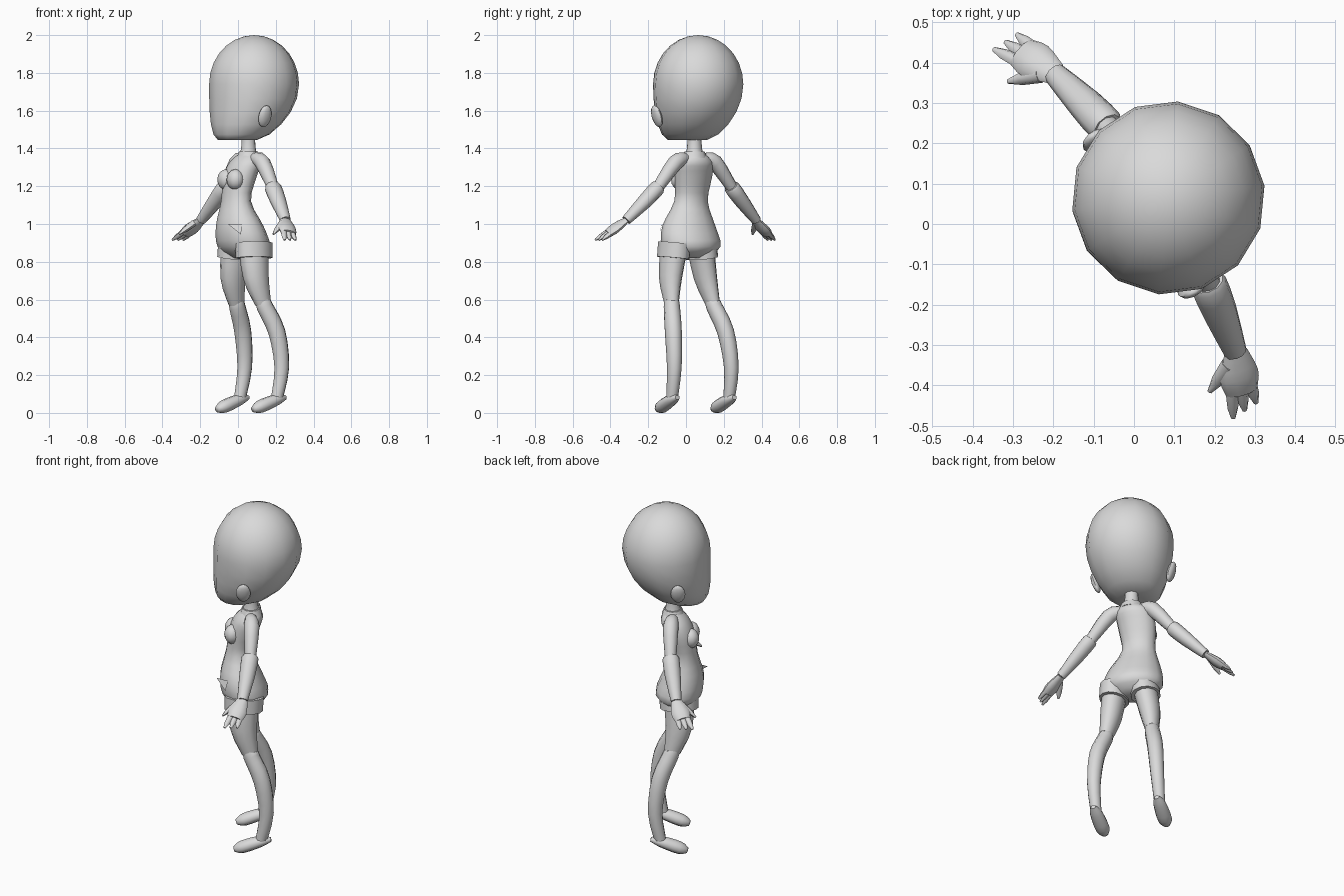
import bpy, bmesh, math
from mathutils import Vector, Matrix

if "Cube" in bpy.data.objects:
    bpy.data.objects.remove(bpy.data.objects["Cube"], do_unlink=True)

GREY = (0.7, 0.7, 0.7, 1)
grey_material = bpy.data.materials.new("plain grey")
grey_material.use_nodes = True
grey_material.diffuse_color = GREY
shader = grey_material.node_tree.nodes["Principled BSDF"]
shader.inputs["Base Color"].default_value = GREY

# the figure is built facing -y, then every part is turned the same way
PLACEMENT = Matrix.Translation((0.055, 0.045, 0)) @ Matrix.Rotation(math.radians(-57), 4, 'Z')
X_AXIS = Vector((1, 0, 0))
Y_AXIS = Vector((0, 1, 0))
Z_AXIS = Vector((0, 0, 1))


def finish(name, bm):
    """Turn a finished mesh into a smooth shaded object."""
    bmesh.ops.recalc_face_normals(bm, faces=bm.faces)
    bm.transform(PLACEMENT)
    mesh = bpy.data.meshes.new(name)
    bm.to_mesh(mesh)
    bm.free()
    mesh.materials.append(grey_material)
    part = bpy.data.objects.new(name, mesh)
    bpy.context.collection.objects.link(part)
    bpy.ops.object.select_all(action='DESELECT')
    part.select_set(True)
    bpy.context.view_layer.objects.active = part
    bpy.ops.object.shade_smooth_by_angle(angle=math.radians(60))


def spline(values, steps):
    """Smooth curve passing through each value."""
    result = []
    last = len(values) - 1
    for i in range(last):
        start, end = values[i], values[i + 1]
        leave = (end - values[max(i - 1, 0)]) / 2
        arrive = (values[min(i + 2, last)] - start) / 2
        for step in range(steps):
            t = step / steps
            ease = t * t * (3 - 2 * t)
            result.append(start.lerp(end, ease)
                          + leave * t * (1 - t) ** 2 - arrive * t * t * (1 - t))
    return result + [values[-1]]


def tube(name, stations, flatness=1, sides=10, across=X_AXIS, steps=3, upright=False):
    """Skin along stations of (centre, radius); flatness scales the other radius."""
    path = spline([Vector((*centre, radius)) for centre, radius in stations], steps)
    bm = bmesh.new()
    loops = []
    for i, station in enumerate(path):
        ahead = path[min(i + 1, len(path) - 1)].xyz
        behind = path[max(i - 1, 0)].xyz
        along = Z_AXIS if upright else (ahead - behind).normalized()
        wide = (across - along * across.dot(along)).normalized()
        deep = along.cross(wide) * flatness
        loop = []
        for k in range(sides):
            turn = math.tau * k / sides
            offset = wide * math.cos(turn) + deep * math.sin(turn)
            loop.append(bm.verts.new(station.xyz + offset * station.w))
        loops.append(loop)
    for lower, upper in zip(loops, loops[1:]):
        for k in range(sides):
            n = (k + 1) % sides
            bm.faces.new((lower[k], lower[n], upper[n], upper[k]))
    bm.faces.new(loops[0])
    bm.faces.new(loops[-1])
    finish(name, bm)


def ball(name, centre, size, tilt=0):
    bm = bmesh.new()
    bmesh.ops.create_uvsphere(bm, u_segments=10, v_segments=8, radius=1)
    bm.transform(Matrix.Translation(centre) @ Matrix.Rotation(tilt, 4, 'Y')
                 @ Matrix.Diagonal((*size, 1)))
    finish(name, bm)


# head: a ball whose lower half reaches forward into a flat-bottomed jaw
HEAD_RADIUS, HEAD_MIDDLE, JAW_BOTTOM = 0.24, 1.74, 1.445
bm = bmesh.new()
bmesh.ops.create_uvsphere(bm, u_segments=14, v_segments=14, radius=1)
for vert in bm.verts:
    x, y, height = vert.co
    forward = 0.13 * height ** 2 if height < 0 else 0
    stretch = 0.34 if height < 0 else 0.26
    vert.co.x = x * HEAD_RADIUS
    vert.co.y = y * HEAD_RADIUS + 0.036 - forward
    vert.co.z = max(HEAD_MIDDLE + height * stretch, JAW_BOTTOM)
bmesh.ops.remove_doubles(bm, verts=bm.verts, dist=0.001)
finish("head", bm)

# neck, collar and torso
tube("neck", [((0, 0, 1.33), 0.06), ((0, 0, 1.4), 0.04), ((0, 0, 1.5), 0.036)], upright=True)
tube("collar", [((0, 0, 1.35), 0.07), ((0, 0, 1.385), 0.055)], 0.9, steps=1)
tube("torso", [((0, -0.03, 0.82), 0.08), ((0, -0.03, 0.88), 0.165),
               ((0, -0.055, 0.99), 0.15), ((-0.02, -0.065, 1.12), 0.095),
               ((-0.02, -0.04, 1.25), 0.105), ((-0.01, -0.01, 1.33), 0.1),
               ((0, 0, 1.38), 0.045)], 0.76, 14, upright=True)

# loose three-cornered tag at the waist
bm = bmesh.new()
corners = ((0.085, -0.185, 1), (0.125, -0.12, 1), (0.135, -0.135, 0.945))
bm.faces.new([bm.verts.new(corner) for corner in corners])
finish("waist_tag", bm)

for side, sign in (("left", 1), ("right", -1)):
    ball(side + "_ear", (sign * 0.215, -0.035, 1.57), (0.02, 0.04, 0.06), sign * 0.3)
    ball(side + "_bust", (sign * 0.045 - 0.018, -0.1, 1.235), (0.05, 0.045, 0.055))

    # joints of the arm
    inner = Vector((sign * 0.06, 0, 1.345))
    shoulder = Vector((sign * 0.125, 0.008, 1.325))
    elbow = Vector((sign * 0.24, 0.004, 1.185))
    wrist = Vector((sign * 0.41, -0.032, 1.02))
    knuckles = Vector((sign * 0.5, -0.072, 0.95))

    # upper arm, and a long glove with a wide cuff
    tube(side + "_upper_arm", [(inner, 0.032), (shoulder, 0.042), (elbow, 0.03)], across=Y_AXIS)
    cuff = shoulder.lerp(elbow, 0.9)
    tube(side + "_glove", [(cuff, 0.034), (cuff.lerp(wrist, 0.04), 0.046),
                           (elbow.lerp(wrist, 0.4), 0.043), (wrist, 0.029)],
         0.9, across=Y_AXIS, steps=2)

    # hand with fanned fingers
    tube(side + "_palm", [(wrist, 0.03), (wrist.lerp(knuckles, 0.6), 0.05), (knuckles, 0.042)],
         0.5, across=Y_AXIS)
    reach = (knuckles - wrist) * 0.5
    for fan, finger in enumerate(("index_finger", "middle_finger", "little_finger"), -1):
        base = knuckles + Y_AXIS * fan * 0.026 - reach * 0.2
        tip = base + reach * 1.2 + Y_AXIS * fan * 0.008
        tube(side + "_" + finger, [(base, 0.017), (base.lerp(tip, 0.6), 0.014), (tip, 0.006)],
             0.85, 6, Y_AXIS, 1)
    base = wrist.lerp(knuckles, 0.2) - Y_AXIS * 0.025
    tip = base + Vector((sign * 0.03, -0.075, -0.06))
    tube(side + "_thumb", [(base, 0.02), (base.lerp(tip, 0.6), 0.016), (tip, 0.006)], 0.85, 6, steps=1)

    # joints of the leg; the hips sway to one side
    def joint(x, y, z):
        return Vector((sign * x + z * 0.025, y, z))

    hip = joint(0.08, -0.034, 0.9)
    hem = joint(0.09, -0.036, 0.82)
    thigh = joint(0.11, -0.036, 0.72)
    knee = joint(0.13, 0, 0.58)
    calf = joint(0.165, 0.065, 0.43)
    shin = joint(0.18, 0.09, 0.24)
    ankle = joint(0.18, 0.06, 0.07)

    # shorts, bare thigh, boot and pointed foot
    tube(side + "_shorts_leg", [(hip, 0.082), (hem, 0.08)], 1.3, 12, steps=2)
    tube(side + "_thigh", [(hip, 0.068), (thigh, 0.058), (knee, 0.036)], 1.25, 12)
    tube(side + "_boot", [(knee + Z_AXIS * 0.02, 0.037), (knee.lerp(calf, 0.1), 0.042),
                          (calf, 0.044), (shin, 0.038), (ankle, 0.03)], 1.07)
    heel = ankle + Vector((0, 0.055, 0.012))
    toe = joint(0.175, -0.085, 0.017)
    tube(side + "_foot", [(heel, 0.014), (ankle, 0.035), (ankle.lerp(toe, 0.7), 0.04),
                          (toe, 0.018)], 0.85)
